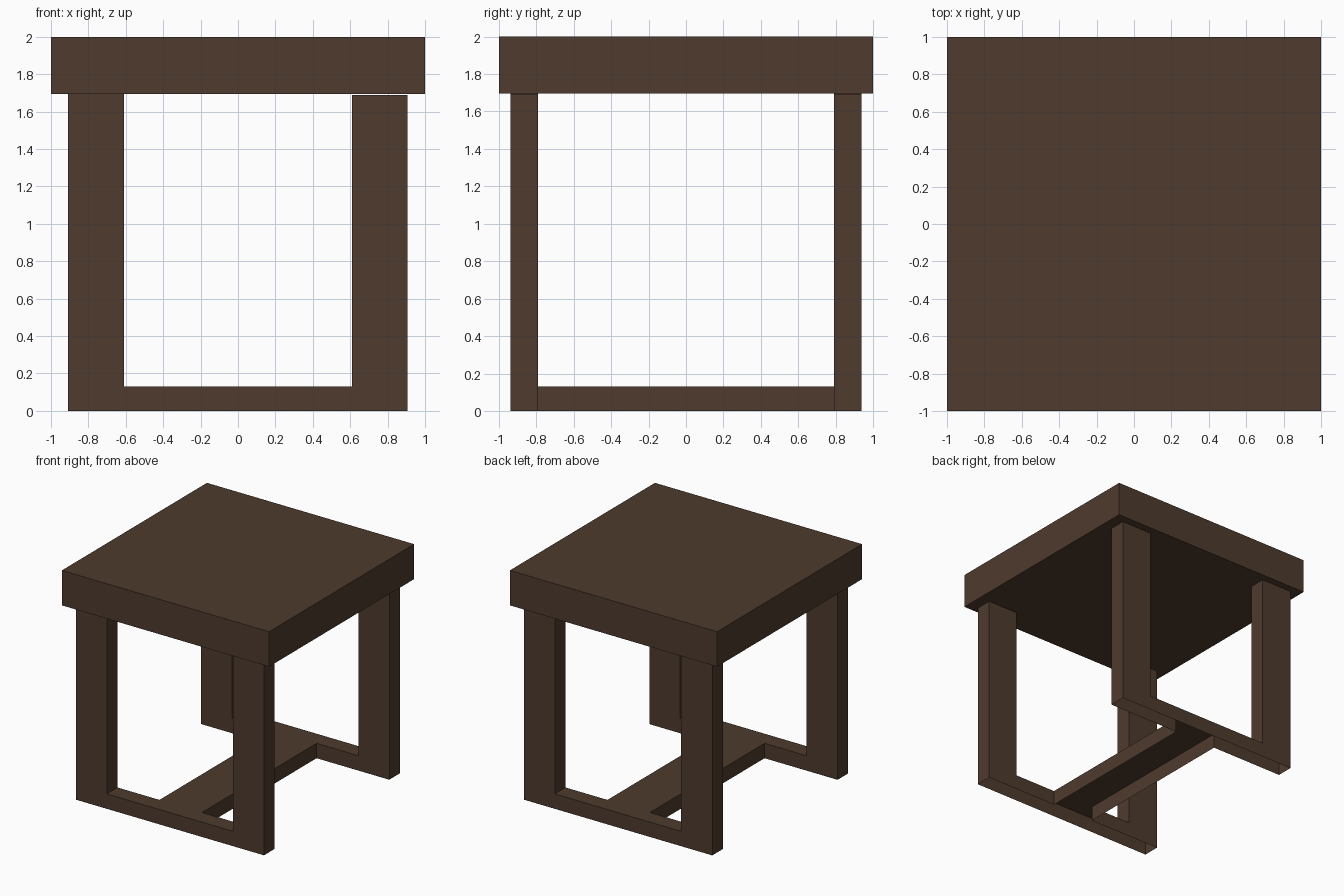
import bpy, bmesh

if "Cube" in bpy.data.objects:
    bpy.data.objects.remove(bpy.data.objects["Cube"])

TOP_Z, RAIL_Z = 1.695, 0.13

# single dark wood colour
wood = bpy.data.materials.new("dark brown wood")
wood.diffuse_color = (0.077, 0.043, 0.027, 1)
wood.use_nodes = True
wood.node_tree.nodes["Principled BSDF"].inputs["Base Color"].default_value = wood.diffuse_color


def finish(bm, name):
    mesh = bpy.data.meshes.new(name)
    bm.to_mesh(mesh)
    bm.free()
    mesh.materials.append(wood)
    obj = bpy.data.objects.new(name, mesh)
    bpy.context.collection.objects.link(obj)
    return obj


# tabletop slab
bm = bmesh.new()
bmesh.ops.create_cube(bm, size=1)
bmesh.ops.scale(bm, vec=(2, 2, 2 - TOP_Z), verts=bm.verts)
bmesh.ops.translate(bm, vec=(0, 0, (2 + TOP_Z) / 2), verts=bm.verts)
finish(bm, "tabletop")

# base: four legs, two rails and a centre stretcher in one shell, open underneath
xs = [-0.91, -0.61, -0.205, 0.205, 0.61, 0.907]
ys = [-0.937, -0.79, 0.79, 0.937]


def height(i, j):
    if not (0 <= i < 5 and 0 <= j < 3):
        return 0
    if j != 1 and i in (0, 4):
        return TOP_Z if i == 0 else 1.69      # legs
    return RAIL_Z if j != 1 or i == 2 else 0  # rails and stretcher


bm = bmesh.new()


def quad(*points):
    bm.faces.new([bm.verts.new(p) for p in points])


for i in range(5):
    for j in range(3):
        h = height(i, j)
        if not h:
            continue
        c = [(xs[i], ys[j]), (xs[i + 1], ys[j]), (xs[i + 1], ys[j + 1]), (xs[i], ys[j + 1])]
        quad(*[(x, y, h) for x, y in c])
        # side walls wherever the neighbouring cell is lower
        for k, (di, dj) in enumerate([(0, -1), (1, 0), (0, 1), (-1, 0)]):
            low = height(i + di, j + dj)
            a, b = c[k], c[(k + 1) % 4]
            for z0, z1 in ((0, RAIL_Z), (RAIL_Z, h)):
                if low <= z0 < z1:
                    quad((*a, z0), (*b, z0), (*b, z1), (*a, z1))

bmesh.ops.remove_doubles(bm, verts=bm.verts, dist=0.0005)
bmesh.ops.dissolve_limit(bm, angle_limit=0.01, verts=bm.verts, edges=bm.edges)
finish(bm, "leg_frame")
